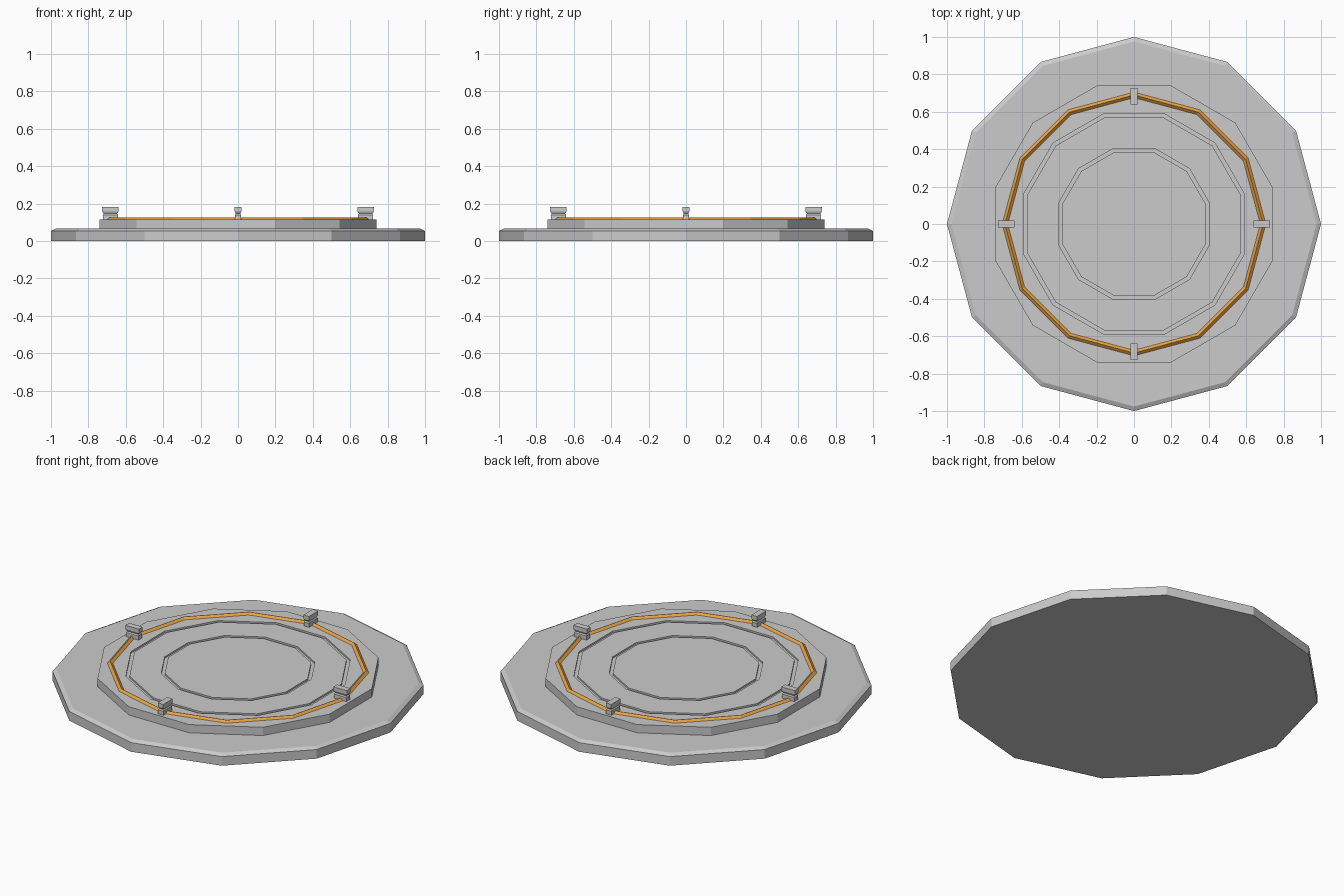
import bpy, bmesh, math

if "Cube" in bpy.data.objects:
    bpy.data.objects.remove(bpy.data.objects["Cube"])

SIDES = 12


def finish(name, bm, mat=None):
    bmesh.ops.recalc_face_normals(bm, faces=bm.faces)
    me = bpy.data.meshes.new(name)
    bm.to_mesh(me)
    bm.free()
    ob = bpy.data.objects.new(name, me)
    bpy.context.collection.objects.link(ob)
    if mat:
        me.materials.append(mat)
    return ob


def loft(bm, loops, closed=False):
    """Skin a stack of equal-length loops; cap the ends or join them up."""
    rings = [[bm.verts.new(p) for p in loop] for loop in loops]
    pairs = list(zip(rings, rings[1:]))
    if closed:
        pairs.append((rings[-1], rings[0]))
    else:
        bm.faces.new(rings[0])
        bm.faces.new(rings[-1])
    for a, b in pairs:
        n = len(a)
        for i in range(n):
            j = (i + 1) % n
            bm.faces.new((a[i], a[j], b[j], b[i]))


def polygon(r, z, turn):
    return [(r * math.cos(turn + math.tau * i / SIDES),
             r * math.sin(turn + math.tau * i / SIDES), z) for i in range(SIDES)]


def turned(name, profile, turn=0.0, closed=False, mat=None):
    bm = bmesh.new()
    loft(bm, [polygon(r, z, turn) for r, z in profile], closed)
    return finish(name, bm, mat)


HALF = math.pi / SIDES
TOP = 0.115

# Wide base slab with a chamfered rim
turned("base_slab", [(1.0, 0), (1.0, 0.054), (0.976, 0.066)])

# Raised platform with two concentric grooves
turned("raised_platform", [
    (0.766, 0.066), (0.766, TOP),
    (0.612, TOP), (0.612, TOP - 0.01), (0.592, TOP - 0.01), (0.592, TOP),
    (0.419, TOP), (0.419, TOP - 0.01), (0.399, TOP - 0.01), (0.399, TOP),
], HALF)

# Orange inlay ring, a diamond section half sunk in the platform
orange = bpy.data.materials.new("orange")
orange.diffuse_color = (0.8, 0.36, 0.06, 1)
orange.use_nodes = True
orange.node_tree.nodes["Principled BSDF"].inputs["Base Color"].default_value = orange.diffuse_color
R, r = 0.69, 0.015
turned("inlay_ring", [(R + r, TOP), (R, TOP + 0.012), (R - r, TOP), (R, TOP - 0.012)],
       closed=True, mat=orange)

# Four waisted clamps straddling the ring
levels = [(0.108, 0.041, 0.017), (0.139, 0.041, 0.017), (0.146, 0.036, 0.012),
          (0.158, 0.044, 0.018), (0.181, 0.044, 0.018)]
for k, side in enumerate(("right", "back", "left", "front")):
    bm = bmesh.new()
    loft(bm, [[(0.682 + sx * hx, sy * hy, z) for sx, sy in ((-1, -1), (1, -1), (1, 1), (-1, 1))]
              for z, hx, hy in levels])
    clamp = finish(side + "_clamp", bm)
    clamp.rotation_euler.z = k * math.pi / 2
